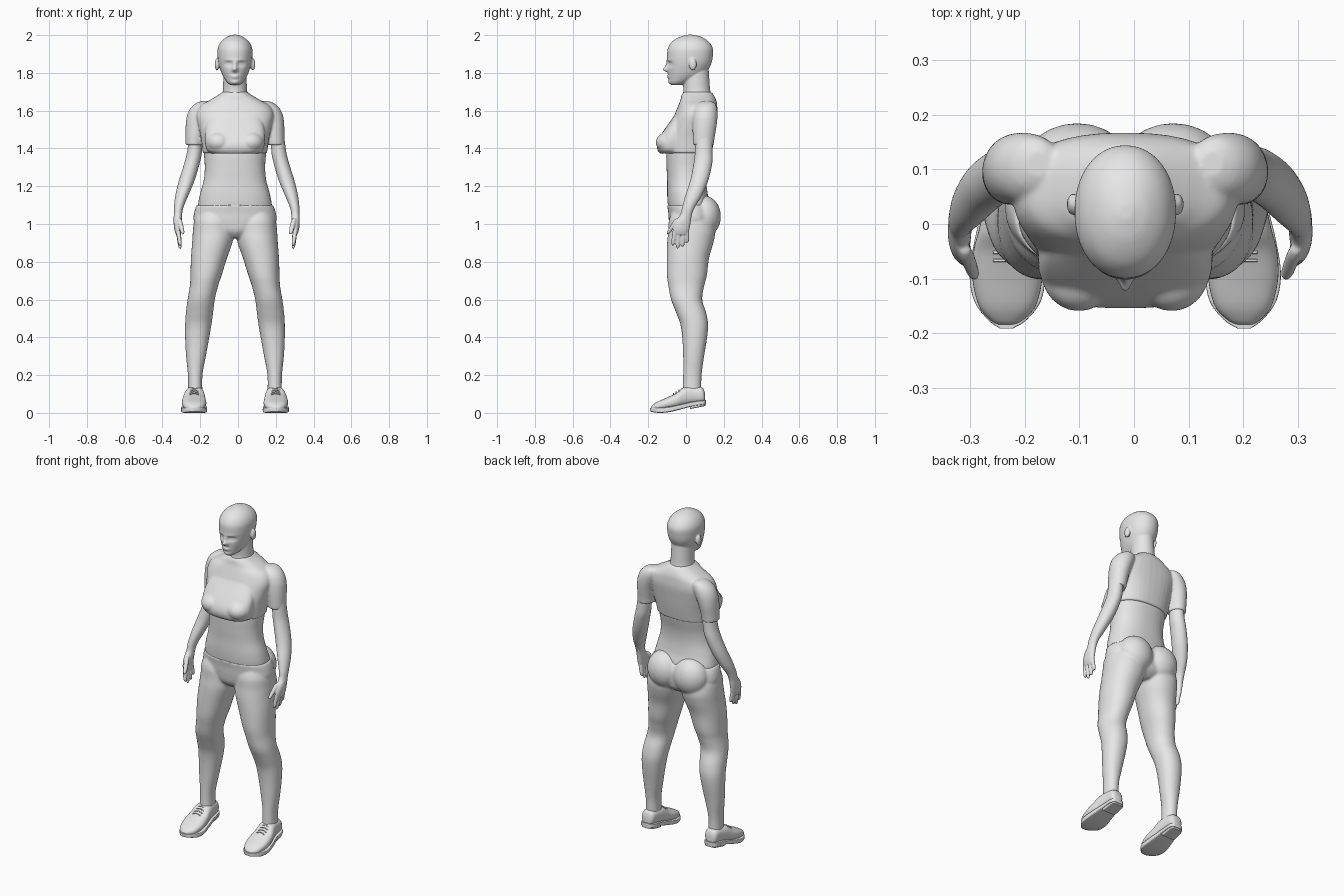
import bpy, bmesh, math
from mathutils import Vector, Matrix

MID = -0.016  # the figure stands slightly left of centre
grey = bpy.data.materials.new("plain grey")
grey.diffuse_color = (0.8, 0.8, 0.8, 1)


def spline(rows, steps):
    """Smoothly interpolate section rows."""
    out = []
    for i in range(len(rows) - 1):
        p = [rows[max(0, min(len(rows) - 1, i + k))] for k in (-1, 0, 1, 2)]
        for s in range(steps):
            t = s / steps
            out.append([b + 0.5 * t * (c - a + t * (2*a - 5*b + 4*c - d + t * (3*(b - c) + d - a)))
                        for a, b, c, d in zip(*p)])
    return out + [list(rows[-1])]


def loft(bm, rows, side=1, axis="z", power=2.0, seg=40, steps=5, shift=MID):
    """Rows are (position, u0, u1, v0, v1): an oval filling that box."""
    rings = []
    for pos, u0, u1, v0, v1 in spline(rows, steps):
        ring = []
        for k in range(seg):
            a = 2 * math.pi * k / seg
            c, s = math.cos(a), math.sin(a)
            u = (u0 + u1) / 2 + (u1 - u0) / 2 * math.copysign(abs(c) ** (2 / power), c)
            v = (v0 + v1) / 2 + (v1 - v0) / 2 * math.copysign(abs(s) ** (2 / power), s)
            x, y, z = {"z": (u, v, pos), "y": (u, pos, v), "x": (pos, u, v)}[axis]
            ring.append(bm.verts.new((shift + side * x, y, z)))
        rings.append(ring)
    for a, b in zip(rings, rings[1:]):
        for k in range(seg):
            n = (k + 1) % seg
            bm.faces.new((a[k], a[n], b[n], b[k]))
    bm.faces.new(rings[0])
    bm.faces.new(rings[-1])
    return [v for r in rings for v in r]


def torso(bm, rows, **kw):
    return loft(bm, [(z, -r, r, f, b) for z, r, f, b in rows], **kw)


def ball(bm, centre, radii, side=1):
    c = Vector((MID + side * centre[0], centre[1], centre[2]))
    bmesh.ops.create_uvsphere(bm, u_segments=24, v_segments=16, radius=1,
                              matrix=Matrix.Translation(c) @ Matrix.Diagonal((*radii, 1)))


def finger(bm, a, b, r, side, shift):
    """Tapered finger hanging from a to b."""
    rows = []
    for t, k in ((0, .6), (.15, 1), (.55, 1), (.85, .85), (.96, .55), (1, .15)):
        x, y, z = (p + (q - p) * t for p, q in zip(a, b))
        rows.append((z, x - r*k, x + r*k, y - r*k, y + r*k))
    loft(bm, rows, side, seg=12, steps=2, shift=shift)


def push(verts, x, z, sx, sz, dy):
    """Raise or sink a soft spot on the front of the face."""
    for v in verts:
        if v.co.y < 0:
            v.co.y += dy * math.exp(-((v.co.x - MID - x) / sx) ** 2 - ((v.co.z - z) / sz) ** 2)


def finish(name, bm, voxel=0, smooth=0):
    bmesh.ops.recalc_face_normals(bm, faces=bm.faces[:])
    me = bpy.data.meshes.new(name)
    bm.to_mesh(me)
    bm.free()
    me.materials.append(grey)
    ob = bpy.data.objects.new(name, me)
    bpy.context.collection.objects.link(ob)
    if voxel:
        m = ob.modifiers.new("blend", "REMESH")
        m.mode, m.voxel_size, m.use_smooth_shade = "VOXEL", voxel, True
    if smooth:
        m = ob.modifiers.new("soften", "SMOOTH")
        m.factor, m.iterations = 0.5, smooth
    if not voxel:
        bpy.ops.object.select_all(action="DESELECT")
        ob.select_set(True)
        bpy.context.view_layer.objects.active = ob
        bpy.ops.object.shade_smooth_by_angle(angle=math.radians(40))
    return ob


# Head with face, ears and neck
bm = bmesh.new()
skull = torso(bm, [(1.735, .022, -.076, -.03), (1.75, .042, -.088, .02), (1.78, .062, -.092, .08),
                   (1.81, .075, -.096, .112), (1.85, .087, -.098, .134), (1.89, .092, -.1, .142),
                   (1.93, .091, -.096, .142), (1.965, .074, -.074, .12), (1.99, .044, -.034, .082),
                   (2.002, .012, .008, .036)], seg=96, steps=8, power=2.1)
push(skull, 0, 1.818, .014, .012, -.026)
push(skull, 0, 1.84, .009, .02, -.012)
push(skull, 0, 1.783, .022, .005, -.009)
push(skull, 0, 1.774, .018, .004, -.008)
push(skull, 0, 1.75, .02, .01, -.006)
for s in (-1, 1):
    push(skull, s * .034, 1.847, .019, .012, .013)
    push(skull, s * .034, 1.846, .012, .006, -.007)
    push(skull, s * .03, 1.868, .024, .006, -.004)
    ball(bm, (.095, .036, 1.845), (.012, .02, .032), s)
torso(bm, [(1.64, .085, -.01, .14), (1.68, .07, -.016, .135), (1.71, .064, -.014, .128),
           (1.76, .062, -.016, .124), (1.82, .06, -.01, .12)])
finish("head_and_neck", bm, .0045, 2)

# Bare waist
bm = bmesh.new()
torso(bm, [(1.04, .195, -.085, .13), (1.10, .196, -.096, .13), (1.16, .185, -.1, .115),
           (1.23, .166, -.1, .107), (1.30, .16, -.103, .112), (1.38, .165, -.104, .13),
           (1.44, .165, -.09, .135)], power=2.3)
finish("waist", bm, .007, 4)

# Cropped shirt: chest, bust and sleeves
bm = bmesh.new()
torso(bm, [(1.375, .17, -.108, .136), (1.45, .18, -.105, .15), (1.52, .195, -.085, .16),
           (1.58, .205, -.06, .167), (1.625, .185, -.042, .165), (1.655, .135, -.03, .16),
           (1.685, .085, -.022, .146), (1.70, .066, -.01, .13)], power=2.4)
torso(bm, [(1.373, .125, -.138, .02), (1.39, .148, -.15, .02), (1.42, .157, -.154, .02),
           (1.46, .16, -.14, .02), (1.51, .155, -.108, .02), (1.56, .135, -.072, .02),
           (1.60, .1, -.045, .02)], power=2.8)
for s in (-1, 1):
    ball(bm, (.085, -.085, 1.432), (.07, .075, .058), s)
    loft(bm, [(1.418, .168, .262, .038, .147), (1.46, .163, .262, .036, .152),
              (1.52, .15, .261, .035, .162), (1.57, .13, .255, .036, .167),
              (1.61, .115, .238, .042, .165), (1.637, .12, .21, .06, .155),
              (1.65, .14, .18, .085, .135)], s)
finish("cropped_shirt", bm, .006, 4)

# Trousers: hips, seat and legs
bm = bmesh.new()
torso(bm, [(.925, .04, -.05, .1), (.96, .15, -.08, .14), (1.01, .215, -.09, .15),
           (1.06, .216, -.094, .15), (1.10, .203, -.1, .136)], power=2.2)
for s in (-1, 1):
    ball(bm, (.088, .095, 1.04), (.105, .09, .11), s)
    loft(bm, [(.1, .172, .248, -.018, .08), (.2, .172, .249, -.015, .083), (.3, .154, .259, -.015, .096),
              (.4, .136, .264, -.02, .112), (.47, .124, .264, -.03, .117), (.53, .116, .26, -.052, .107),
              (.6, .107, .251, -.079, .086), (.67, .09, .239, -.093, .096), (.73, .07, .236, -.101, .111),
              (.82, .042, .233, -.102, .122), (.9, .014, .227, -.1, .145), (.96, .004, .223, -.094, .155),
              (1.02, .01, .215, -.09, .14), (1.07, .04, .19, -.07, .11)], s, power=2.15)
finish("trousers", bm, .007, 5)

# Bare arms and hands
for s, word in ((-1, "right"), (1, "left")):
    bm = bmesh.new()
    sh = -.013 + (.012 if s > 0 else 0)
    loft(bm, [(1.47, .175, .245, .05, .14), (1.38, .178, .257, .047, .141), (1.32, .19, .272, .04, .139),
              (1.23, .217, .3, .022, .118), (1.15, .25, .319, -.004, .084), (1.09, .275, .326, -.02, .048),
              (1.05, .283, .327, -.03, .032), (1.01, .285, .328, -.058, .025),
              (.97, .287, .324, -.07, .018), (.945, .29, .316, -.066, .01)], s, shift=sh, seg=32)
    for y, tip_y, tip_z in ((-.058, -.07, .885), (-.036, -.045, .868), (-.014, -.018, .878), (.005, .006, .9)):
        finger(bm, (.305, y, .975), (.293, tip_y, tip_z), .0115, s, sh)
    finger(bm, (.298, -.045, 1.03), (.278, -.098, .945), .013, s, sh)
    finish(word + "_arm", bm, .0045, 2)

# Shoes: upper, sole, heel and laces
for s, word in ((-1, "right"), (1, "left")):
    bm = bmesh.new()
    loft(bm, [(.1, .19, .236, .06, .105), (.086, .174, .251, .053, .134), (.04, .167, .257, .046, .142),
              (-.01, .161, .268, .035, .136), (-.05, .155, .278, .025, .106), (-.1, .152, .28, .018, .082),
              (-.15, .164, .268, .012, .06), (-.176, .188, .247, .012, .042),
              (-.184, .205, .232, .015, .032)], s, "y", 2.5)
    finish(word + "_shoe_upper", bm)
    bm = bmesh.new()
    loft(bm, [(.105, .188, .238, .046, .068), (.088, .17, .255, .043, .066), (.03, .164, .262, .034, .058),
              (-.03, .155, .276, .018, .044), (-.09, .147, .285, .004, .032), (-.14, .154, .277, 0, .028),
              (-.175, .18, .252, .004, .027), (-.191, .205, .23, .008, .026)], s, "y", 9)
    loft(bm, [(.102, .19, .236, .036, .06), (.085, .173, .252, .033, .06), (.02, .17, .258, .02, .055)],
         s, "y", 9)
    finish(word + "_shoe_sole", bm)
    bm = bmesh.new()
    for i in range(4):
        y, z = -.022 - .015 * i, .128 - .009 * i
        loft(bm, [(.19, y - .003, y + .003, z - .009, z - .003), (.216, y - .003, y + .003, z, z + .005),
                  (.242, y - .003, y + .003, z - .009, z - .003)], s, "x", seg=8, steps=3)
    finish(word + "_shoe_laces", bm)
